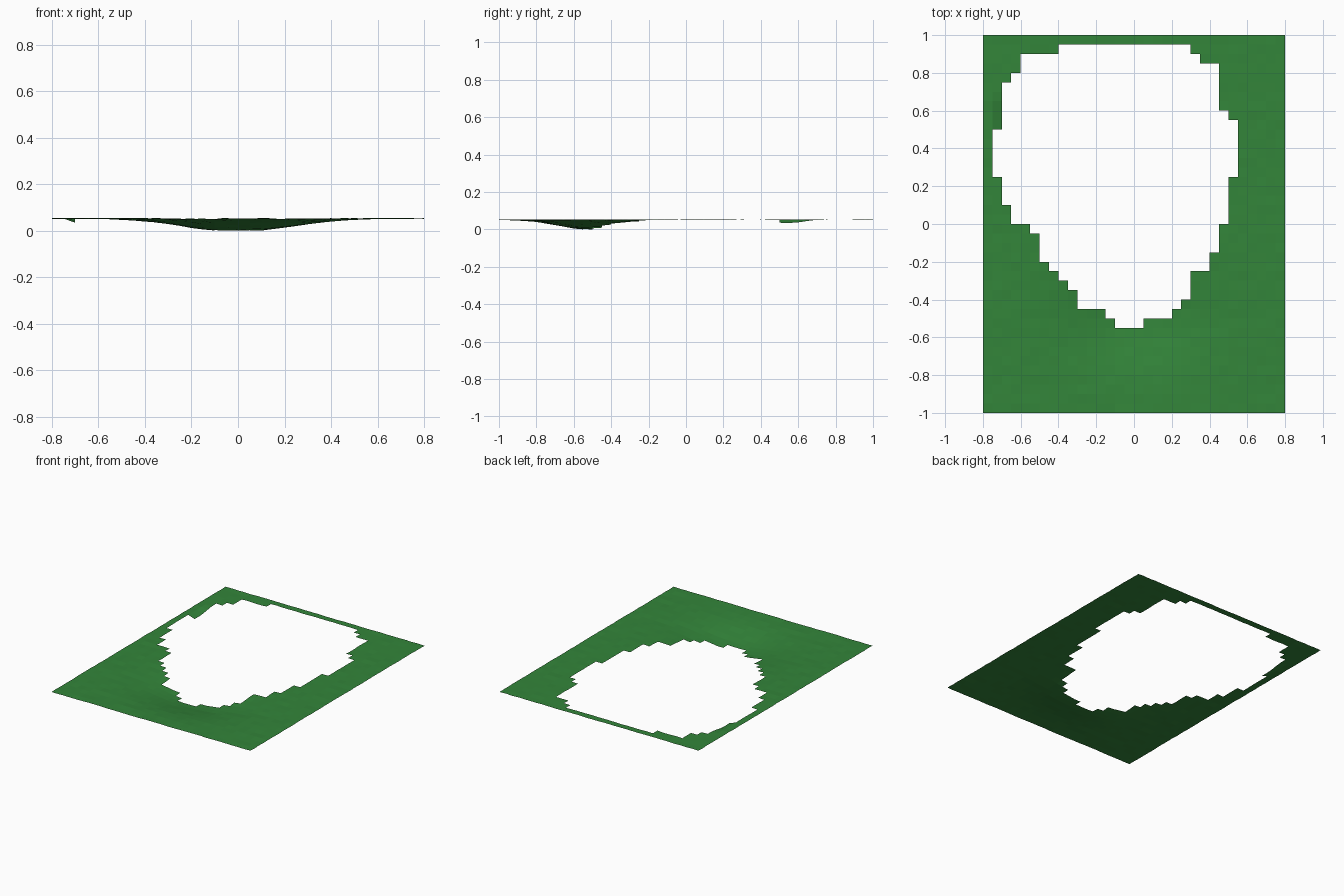
import bpy, bmesh, math, random

if "Cube" in bpy.data.objects:
    bpy.data.objects.remove(bpy.data.objects["Cube"])

random.seed(4)
STEP = 0.05

# Hole outline as (upper y limit, hole edge x) steps, listed from bottom to top
LEFT = [(-0.5, -0.1), (-0.45, -0.15), (-0.35, -0.3), (-0.3, -0.35), (-0.25, -0.4),
        (-0.2, -0.45), (-0.05, -0.5), (0, -0.55), (0.1, -0.65), (0.25, -0.7),
        (0.5, -0.75), (0.75, -0.7), (0.8, -0.65), (0.9, -0.6), (0.95, -0.4)]
RIGHT = [(-0.5, 0.05), (-0.45, 0.2), (-0.4, 0.25), (-0.25, 0.3), (-0.15, 0.4),
         (0, 0.45), (0.25, 0.5), (0.55, 0.55), (0.6, 0.5), (0.85, 0.45),
         (0.9, 0.35), (0.95, 0.3)]


def edge_at(steps, y):
    return next(x for top, x in steps if y < top)


def in_hole(x, y):
    return -0.55 < y < 0.95 and edge_at(LEFT, y) < x < edge_at(RIGHT, y)


def height(x, y):
    # shallow bowl at the front of the hole, plus slight ground roughness
    bowl = 0.055 * math.exp(-(abs(x) / 0.335) ** 2.2 - ((y + 0.5) / 0.25) ** 2)
    # small sag on the left rim
    sag = 0.02 * math.exp(-((x + 0.7) / 0.025) ** 2 - ((y - 0.54) / 0.1) ** 2)
    return 0.057 - bowl - sag + random.uniform(-0.0018, 0.0012)


# Ground sheet: regular grid with the stepped opening removed
bm = bmesh.new()
bmesh.ops.create_grid(bm, x_segments=32, y_segments=40, size=1)
for v in bm.verts:
    v.co.x *= 0.8
cut = [f for f in bm.faces if in_hole(*f.calc_center_median().xy)]
bmesh.ops.delete(bm, geom=cut, context='FACES')
for v in bm.verts:
    v.co.z = height(v.co.x, v.co.y)
low = min(v.co.z for v in bm.verts)
for v in bm.verts:
    v.co.z -= low

mesh = bpy.data.meshes.new("ground_sheet")
bm.to_mesh(mesh)
bm.free()
ground = bpy.data.objects.new("ground_sheet", mesh)
bpy.context.collection.objects.link(ground)

# Grass colour
grass = bpy.data.materials.new("grass green")
grass.diffuse_color = (0.033, 0.235, 0.042, 1)
grass.use_nodes = True
grass.node_tree.nodes["Principled BSDF"].inputs["Base Color"].default_value = grass.diffuse_color
mesh.materials.append(grass)
